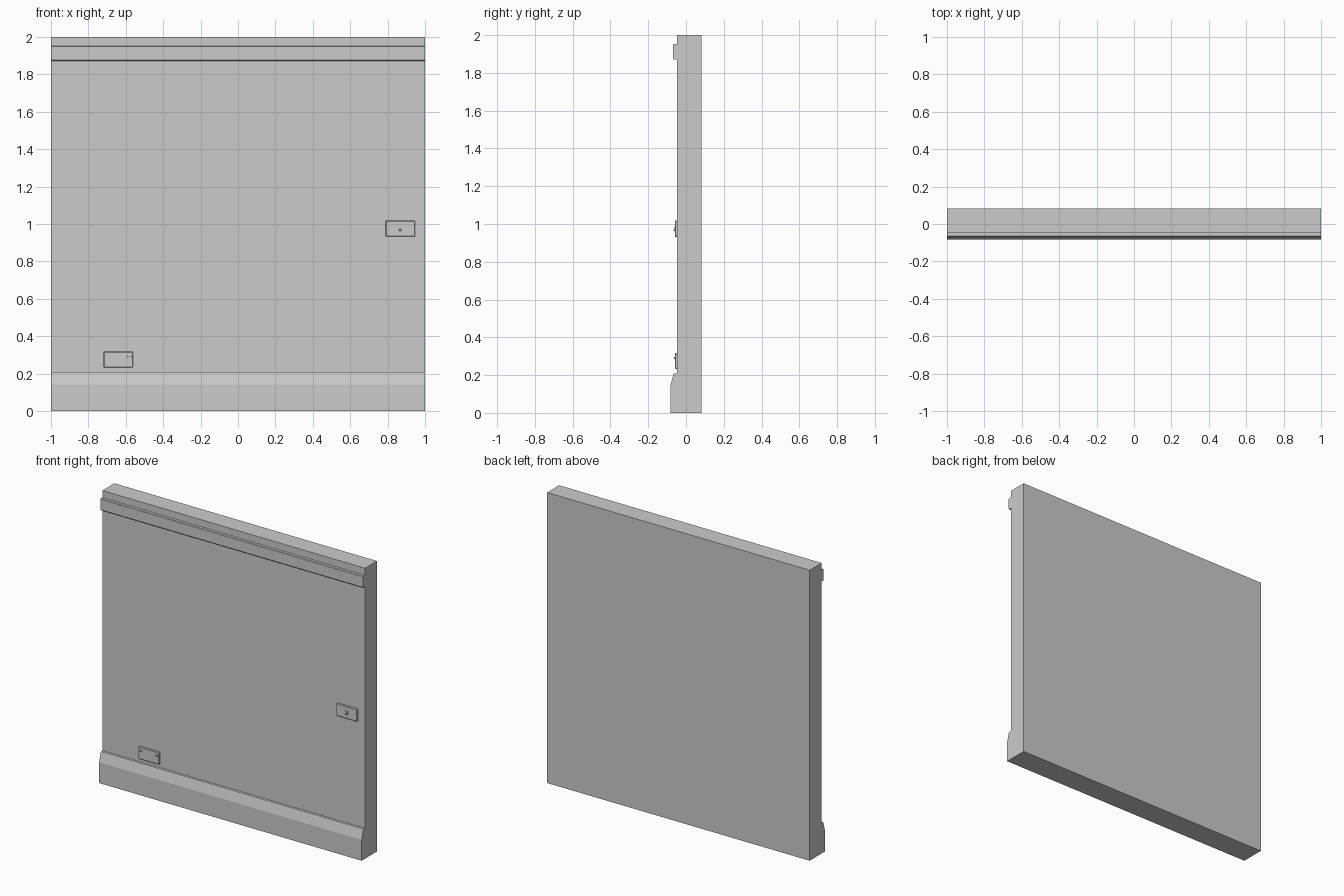
import bpy, bmesh
from mathutils import Vector

if "Cube" in bpy.data.objects:
    bpy.data.objects.remove(bpy.data.objects["Cube"])


def add_object(name, bm):
    bmesh.ops.recalc_face_normals(bm, faces=bm.faces)
    mesh = bpy.data.meshes.new(name)
    bm.to_mesh(mesh)
    bm.free()
    obj = bpy.data.objects.new(name, mesh)
    bpy.context.collection.objects.link(obj)
    return obj


def box(name, x, y, z, bevel=0.0):
    """Box from (min, max) ranges, optionally with chamfered edges."""
    bm = bmesh.new()
    bmesh.ops.create_cube(bm, size=1)
    lo = Vector((x[0], y[0], z[0]))
    hi = Vector((x[1], y[1], z[1]))
    for v in bm.verts:
        v.co = Vector((lo[i] + hi[i]) / 2 + v.co[i] * (hi[i] - lo[i]) for i in range(3))
    if bevel:
        # leave the edges touching the wall square
        edges = [e for e in bm.edges if not all(abs(v.co.y - y[1]) < 1e-6 for v in e.verts)]
        bmesh.ops.bevel(bm, geom=edges, offset=bevel, segments=1, affect='EDGES')
    return add_object(name, bm)


def extrude_profile(name, profile, x0, x1):
    """Extrude a closed (y, z) profile along x."""
    bm = bmesh.new()
    face = bm.faces.new([bm.verts.new((x0, y, z)) for y, z in profile])
    out = bmesh.ops.extrude_face_region(bm, geom=[face])
    verts = [g for g in out['geom'] if isinstance(g, bmesh.types.BMVert)]
    bmesh.ops.translate(bm, verts=verts, vec=(x1 - x0, 0, 0))
    return add_object(name, bm)


FRONT = -0.047

# Wall panel with skirting board and top rail in one section
extrude_profile("wall_panel", [
    (0.083, 0), (0.083, 2), (FRONT, 2),
    (FRONT, 1.952), (-0.065, 1.952), (-0.068, 1.948),
    (-0.068, 1.876), (-0.065, 1.872), (FRONT, 1.872),
    (FRONT, 0.209), (-0.064, 0.209), (-0.067, 0.203),
    (-0.083, 0.143), (-0.083, 0)], -1, 1)


def wall_plate(name, cx, cz):
    box(name, (cx - 0.079, cx + 0.079), (-0.059, FRONT), (cz - 0.043, cz + 0.043), 0.004)


# Light switch: plate, toggle surround and lever
wall_plate("switch_plate", 0.868, 0.975)
box("switch_surround", (0.858, 0.878), (-0.061, -0.058), (0.961, 0.986))
box("switch_lever", (0.861, 0.875), (-0.066, -0.058), (0.962, 0.973), 0.002)

# Outlet: plate and small corner tabs
wall_plate("outlet_plate", -0.64, 0.275)
for side, label in ((-1, "left"), (1, "right")):
    cx = -0.64 + side * 0.061
    box("outlet_tab_" + label, (cx - 0.011, cx + 0.011), (-0.063, -0.058), (0.286, 0.295), 0.001)
